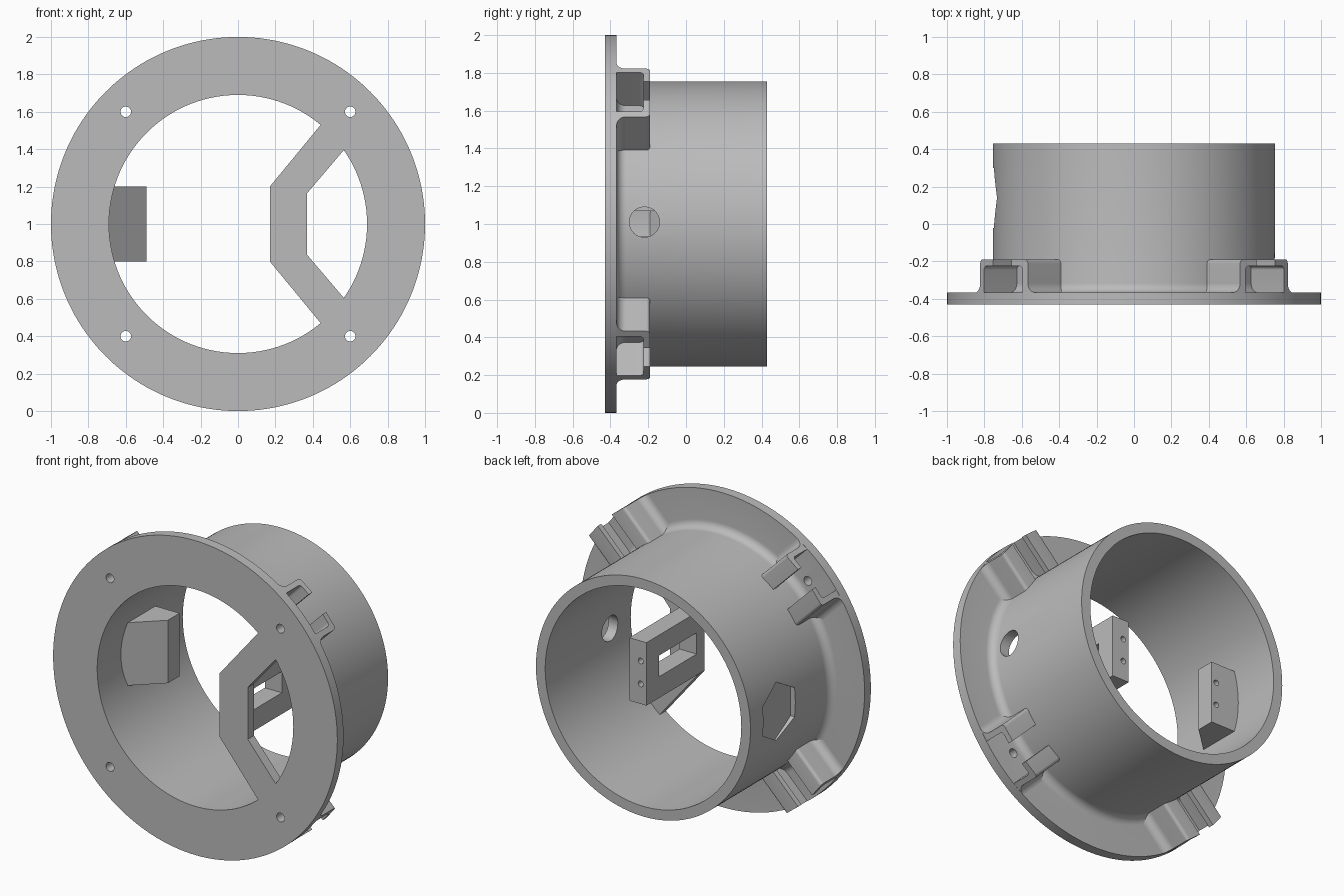
import bpy, bmesh, math
from math import sin, cos, pi, sqrt
from mathutils import Vector

cube = bpy.data.objects.get("Cube")
if cube:
    bpy.data.objects.remove(cube)

grey = bpy.data.materials.new("plain_grey")
grey.use_nodes = True
COLOUR = (0.5, 0.5, 0.5, 1)
grey.diffuse_color = COLOUR
grey.node_tree.nodes["Principled BSDF"].inputs["Base Color"].default_value = COLOUR

FRONT, FLANGE, BACK = -0.43, -0.367, 0.43      # depths along y
BORE, TUBE, RIM = 0.69, 0.755, 1.0             # radii
MID = 1.0                                      # height of the axis


def finish(name, bm):
    bmesh.ops.recalc_face_normals(bm, faces=bm.faces)
    mesh = bpy.data.meshes.new(name)
    bm.to_mesh(mesh)
    bm.free()
    mesh.materials.append(grey)
    obj = bpy.data.objects.new(name, mesh)
    bpy.context.collection.objects.link(obj)
    return obj


def loft(name, start, end):
    """Solid between two matching outlines."""
    bm = bmesh.new()
    a = [bm.verts.new(p) for p in start]
    b = [bm.verts.new(p) for p in end]
    bm.faces.new(a)
    bm.faces.new(b)
    for i in range(len(a)):
        j = (i + 1) % len(a)
        bm.faces.new((a[i], a[j], b[j], b[i]))
    return finish(name, bm)


def prism(name, outline, axis, lo, hi):
    """Outline in the two other axes (heights from MID), extruded along axis."""
    def place(p, d):
        v = {"x": (d, p[0], p[1]), "y": (p[0], d, p[1]), "z": (p[0], p[1], d)}[axis]
        return Vector(v) + Vector((0, 0, MID))
    return loft(name, [place(p, lo) for p in outline], [place(p, hi) for p in outline])


def ngon(cx, cy, r, n, turn=0):
    return [(cx + r * cos(turn + 2 * pi * i / n), cy + r * sin(turn + 2 * pi * i / n))
            for i in range(n)]


def arc(cx, cy, r, a0, a1, n=8):
    return [(cx + r * cos(math.radians(a0 + (a1 - a0) * i / n)),
             cy + r * sin(math.radians(a0 + (a1 - a0) * i / n))) for i in range(n + 1)]


def boolean(obj, operation, others):
    bpy.context.view_layer.objects.active = obj
    for other in others:
        mod = obj.modifiers.new("bool", "BOOLEAN")
        mod.operation, mod.solver, mod.object = operation, "EXACT", other
        bpy.ops.object.modifier_apply(modifier=mod.name)
        bpy.data.objects.remove(other)


def smooth(obj):
    bpy.ops.object.select_all(action="DESELECT")
    obj.select_set(True)
    bpy.context.view_layer.objects.active = obj
    bpy.ops.object.shade_smooth_by_angle(angle=math.radians(25))


# Flange and tube, turned from one profile with a fillet between them
fillet = 0.05
profile = [(BORE, FRONT), (RIM, FRONT), (RIM, FLANGE)]
profile += arc(TUBE + fillet, FLANGE + fillet, fillet, 270, 180)
profile += [(TUBE, BACK), (BORE, BACK)]
bm = bmesh.new()
SEGMENTS = 160
rings = [[bm.verts.new((r * cos(2 * pi * k / SEGMENTS), y, MID + r * sin(2 * pi * k / SEGMENTS)))
          for r, y in profile] for k in range(SEGMENTS)]
for k in range(SEGMENTS):
    a, b = rings[k], rings[(k + 1) % SEGMENTS]
    for i in range(len(profile)):
        j = (i + 1) % len(profile)
        bm.faces.new((a[i], a[j], b[j], b[i]))
body = finish("flanged_tube", bm)

# Angled strut across the bore, merged with the flange
upper = [(0.17, 0.2), (0.48, 0.576), (0.61, 0.447), (0.37, 0.165)]
strut = prism("strut", upper + [(x, -z) for x, z in reversed(upper)], "y", FRONT, FLANGE)
boolean(body, "UNION", [strut])

# Screw holes, side hole and shallow hexagonal recess
cutters = [prism("screw_cutter", ngon(sx * 0.6, sz * 0.6, 0.028, 24), "y", -0.6, -0.2)
           for sx in (-1, 1) for sz in (-1, 1)]
cutters.append(prism("side_cutter", ngon(-0.22, 0.01, 0.08, 40), "x", 0.5, 0.9))
cutters.append(prism("recess_cutter", ngon(0.14, 0, 0.185, 6, pi / 2), "x", -0.9, -0.722))
boolean(body, "DIFFERENCE", cutters)
smooth(body)

# Four nut holders: a mirrored pair of hooked rails around each screw hole
TOP = -0.19
rail = [(0.145, FLANGE - 0.02), (0.23, FLANGE - 0.02)]
rail += arc(0.23, FLANGE + 0.05, 0.05, 270, 180)
rail += arc(0.16, TOP - 0.02, 0.02, 0, 90, 5)
rail += [(0.07, TOP), (0.07, TOP - 0.035)]
rail += arc(0.125, TOP - 0.055, 0.02, 90, 0, 5)
for n in range(4):
    angle = pi / 4 + n * pi / 2
    out = Vector((cos(angle), 0, sin(angle)))
    side = Vector((-sin(angle), 0, cos(angle)))
    for s in (-1, 1):
        def rail_end(radius):
            return [out * sqrt(radius ** 2 - t * t) + side * s * t + Vector((0, y, MID))
                    for t, y in rail]
        smooth(loft("nut_holder_rail", rail_end(0.735), rail_end(RIM - 0.001)))

# Sensor bracket wall standing on the strut, with a window and pilot holes
HALF = 0.2
wall = prism("sensor_bracket", [(0.17, FLANGE - 0.03), (0.29, FLANGE - 0.03),
                                (0.29, 0.155), (0.17, 0.155)], "z", -HALF, HALF)
window = prism("window_cutter", [(-0.35, -0.065), (0.027, -0.065),
                                 (0.027, 0.07), (-0.35, 0.07)], "x", 0, 0.5)
pilots = [prism("pilot_cutter", ngon(0.21, z, 0.018, 20), "y", 0.06, 0.3) for z in (-0.073, 0.073)]
boolean(wall, "DIFFERENCE", [window] + pilots)
smooth(wall)

# Mounting block on the opposite side of the bore
block = prism("mounting_block", [(-0.72, -0.22), (-0.49, -0.005), (-0.49, 0.113),
                                 (-0.72, 0.113)], "z", -HALF, HALF)
pilots = [prism("pilot_cutter", ngon(-0.525, z, 0.018, 20), "y", 0.02, 0.3) for z in (-0.073, 0.073)]
boolean(block, "DIFFERENCE", pilots)
smooth(block)
